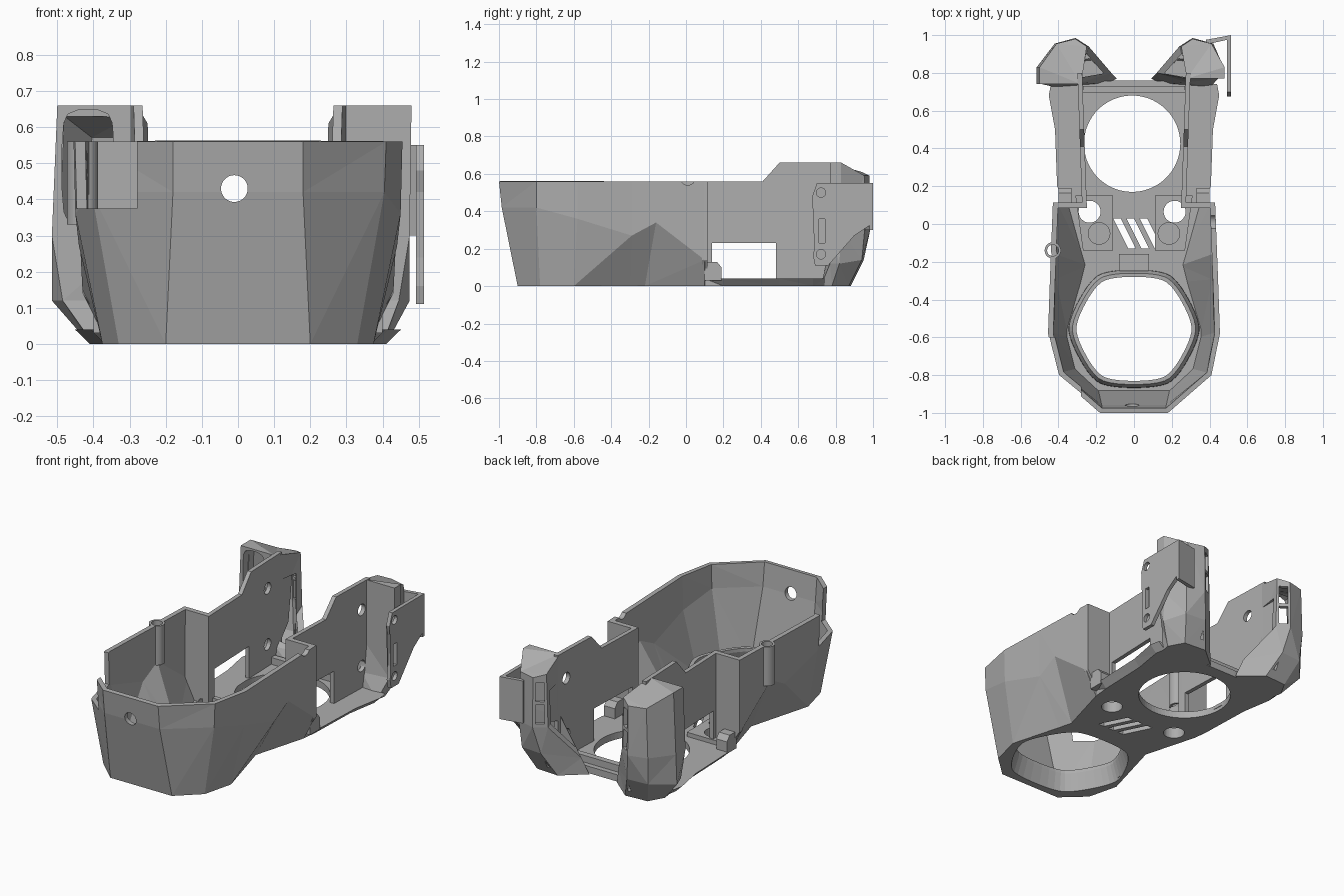
import bpy, bmesh
from math import pi, atan2
from mathutils import Matrix, Vector

cube = bpy.data.objects.get("Cube")
if cube:
    bpy.data.objects.remove(cube)

grey = bpy.data.materials.new("plain grey")
grey.use_nodes = True
COLOUR = (0.42, 0.42, 0.42, 1)
grey.diffuse_color = COLOUR
grey.node_tree.nodes["Principled BSDF"].inputs["Base Color"].default_value = COLOUR


def make(name, bm, fix=True):
    if fix:
        bmesh.ops.recalc_face_normals(bm, faces=bm.faces)
    me = bpy.data.meshes.new(name)
    bm.to_mesh(me)
    bm.free()
    me.materials.append(grey)
    ob = bpy.data.objects.new(name, me)
    bpy.context.collection.objects.link(ob)
    return ob


def loft(name, rings, side=1):
    """Solid skinned through equal rings of points, mirrored when side is -1."""
    bm = bmesh.new()
    rows = [[bm.verts.new((x * side, y, z)) for x, y, z in r] for r in rings]
    n = len(rows[0])
    for a, b in zip(rows, rows[1:]):
        for i in range(n):
            j = (i + 1) % n
            bm.faces.new((a[i], a[j], b[j], b[i]))
    bm.faces.new(rows[0])
    bm.faces.new(rows[-1])
    bmesh.ops.triangulate(bm, faces=bm.faces)
    return make(name, bm)


def prism(name, pts, z0, z1, side=1):
    return loft(name, [[(x, y, z) for x, y in pts] for z in (z0, z1)], side)


def box(name, x, y, z, side=1):
    return prism(name, [(x[0], y[0]), (x[1], y[0]), (x[1], y[1]), (x[0], y[1])], *z, side)


def cylinder(name, centre, radius, depth, axis="Z", segs=48):
    rot = {"Z": Matrix(), "X": Matrix.Rotation(pi / 2, 4, "Y"),
           "Y": Matrix.Rotation(pi / 2, 4, "X")}[axis]
    bm = bmesh.new()
    bmesh.ops.create_cone(bm, cap_ends=True, segments=segs, radius1=radius, radius2=radius,
                          depth=depth, matrix=Matrix.Translation(centre) @ rot)
    return make(name, bm)


def bake(ob):
    bpy.context.view_layer.update()
    dg = bpy.context.evaluated_depsgraph_get()
    me = bpy.data.meshes.new_from_object(ob.evaluated_get(dg))
    ob.modifiers.clear()
    ob.data = me


def cut(ob, *cutters):
    for c in cutters:
        m = ob.modifiers.new("cut", "BOOLEAN")
        m.operation, m.object, m.solver = "DIFFERENCE", c, "EXACT"
        bake(ob)
        bpy.data.objects.remove(c)


def rounded(pts, ratios):
    """Corner cutting for soft polygons."""
    for t in ratios:
        out = []
        for a, b in zip(pts, pts[1:] + pts[:1]):
            a, b = Vector(a), Vector(b)
            out += [tuple(a.lerp(b, t)), tuple(a.lerp(b, 1 - t))]
        pts = out
    return pts


def mirrored(half):
    return half + [(-p[0], *p[1:]) for p in reversed(half)]


# faceted front hull, open at the back
bottom = [(.36, .1, 0), (.27, -.22, 0), (.29, -.3, 0), (.375, -.6, 0), (.33, -.78, 0), (.2, -.9, 0)]
middle = [(.43, .1, .14), (.44, -.16, .34), (.44, -.29, .27), (.45, -.58, .36),
          (.405, -.8, .42), (.18, -.985, .42)]
top = [(.43, .1, .56), (.44, -.16, .56), (.445, -.29, .56), (.455, -.58, .56),
       (.41, -.8, .56), (.18, -1, .56)]
bm = bmesh.new()
rows = [[bm.verts.new(p) for p in mirrored(r)] for r in (bottom, middle, top)]
for a, b in zip(rows, rows[1:]):
    for i in range(len(a) - 1):
        bm.faces.new((a[i], b[i], b[i + 1], a[i + 1]))
bmesh.ops.triangulate(bm, faces=bm.faces)
hull = make("front_hull", bm, fix=False)
solid = hull.modifiers.new("thickness", "SOLIDIFY")
solid.thickness, solid.offset = .028, -1
bake(hull)
cut(hull,
    cylinder("hole_cutter", (-.01, -1, .43), .037, .3, "Y"),
    box("corner_cutter", (-.7, -.28), (-1.2, -.6), (.375, .8)),
    cylinder("clip_cutter", (-.43, -.14, .5), .036, .34),
    cylinder("notch_cutter", (.44, .01, .58), .04, .2, "X"))

# cable clip tube on the hull side
clip = cylinder("clip_tube", (-.43, -.14, .445), .043, .23)
cut(clip, cylinder("clip_bore", (-.43, -.14, .445), .03, .4))

# floor with the openings
outline = mirrored([(.2, -.9), (.33, -.78), (.375, -.6), (.27, -.22), (.36, .1), (.37, .2),
                    (.38, .5), (.41, .68), (.4, .74), (.09, .76)])
floor = loft("floor", [[(x, y, 0) for x, y in outline],
                       [(x * (1.1 if y > .15 and abs(x) > .1 else 1), y, .04) for x, y in outline]])
hexagon = [(.33, -.555), (.18, -.28), (-.18, -.28), (-.33, -.555), (-.18, -.83), (.18, -.83)]
nozzle = rounded(hexagon, (.17, .25, .25))


def nozzle_ring(s, z):
    return [(x * s, (y + .555) * s - .555, z) for x, y in nozzle]


cut(floor, loft("nozzle_cutter", [nozzle_ring(1.1, -.1), nozzle_ring(1.1, .2)]),
    cylinder("fan_cutter", (-.01, .425, 0), .255, .3, segs=72))

# funnel collar around the front opening
collar = loft("opening_collar", [nozzle_ring(1.14, 0), nozzle_ring(1.13, .08), nozzle_ring(1.07, .12)])
cut(collar, loft("collar_cutter", [nozzle_ring(1.11, -.01), nozzle_ring(1, .1), nozzle_ring(1, .2)]))
box("collar_block", (-.08, .08), (-.25, -.16), (.03, .12))

# raised pads with screw holes, then vent slots
holes = [(-.235, .065), (.215, .065)]
for side, hole in zip((-1, 1), holes):
    pad = prism("screw_pad", [(.11, -.14), (.27, -.14), (.31, .15), (.11, .15)], .03, .065, side)
    cut(pad, cylinder("screw_cutter", (*hole, 0), .058, .4),
        cylinder("pad_recess_cutter", (side * .185, -.05, .075), .057, .04),
        cylinder("fan_clear_cutter", (-.01, .425, 0), .255, .3, segs=72))
    cut(floor, cylinder("screw_cutter", (*hole, 0), .058, .4))
for x in (-.11, -.04, .03):
    cut(floor, prism("vent_cutter", [(x, .03), (x + .04, .03), (x + .12, -.13), (x + .08, -.13)], -.1, .2))

# rear cross bar
box("cross_bar", (-.27, .27), (.695, .73), (.03, .08))


def wall_x(y):
    return .275 + .035 * (y - .1)


def shrunk(ring, s):
    """Ring pulled towards its own middle, for a cavity."""
    mid = sum((Vector(p) for p in ring), Vector()) / len(ring)
    return [tuple(mid.lerp(Vector(p), s)) for p in ring]


side_profile = [(.1, .02), (.8, .02), (.8, .66), (.5, .66), (.41, .56), (.1, .56)]
for side, label in ((1, "left"), (-1, "right")):
    # inset side walls with window and screw holes
    wall = loft(label + "_side_wall", [[(wall_x(y) - t, y, z) for y, z in side_profile]
                                       for t in (0, .025)], side)
    window = prism("window_cutter", [(.2, .14), (.5, .14), (.5, .48), (.2, .48)], .04, .23, side)
    hole_y = .725 if side > 0 else .66
    cut(wall, window,
        *[cylinder("wall_hole_cutter", (side * .28, hole_y, z), .033, .2, "X", 24) for z in (.5, .17)])

    # panel joining hull to side wall, and the small tab behind it
    panel = [(.25, .03), (.36, .03), (.43, .14), (.43, .56), (.25, .56)]
    loft(label + "_return_panel", [[(x, y, z) for x, z in panel] for y in (.085, .115)], side)
    tab = [(.1, .03), (.19, .03), (.19, .1), (.165, .13), (.1, .13)]
    loft(label + "_tab", [[(x, y, z) for y, z in tab] for x in (.33, .4)], side)

    # hollow rear post with a sloped foot
    out, tip, front = (.475, .48, .77) if side > 0 else (.515, .5, .74)
    rings = [
        [(.15, .74, 0), (.4, .72, 0), (.41, .78, 0), (.36, .87, 0), (.22, .88, 0), (.09, .77, 0)],
        [(.28, .75, .12), (out - .03, front, .12), (out, .82, .12), (.41, .94, .14), (.28, .95, .14), (.12, .8, .1)],
        [(.28, front, .3), (out, front, .3), (out, .83, .3), (.42, .955, .3), (.31, .985, .3), (.24, .94, .3)],
        [(.28, front, .66), (tip, front, .66), (tip, .83, .66), (.41, .955, .59), (.31, .98, .59), (.25, .94, .61)]]
    post = loft(label + "_rear_post", rings, side)
    cavity = [shrunk(r, .84) for r in rings]
    cavity[0] = [(x, y, .03) for x, y, z in cavity[0]]
    cavity[-1] = [(x, y, z - .025) for x, y, z in cavity[-1]]
    cutters = [loft("cavity_cutter", cavity, side),
               prism("foot_cutter", [(.16, .797), (.274, .777), (.274, .925)], .045, .5, side)]
    for z in (.32, .45):
        s = box("slot_cutter", (-.025, .025), (-.06, .06), (z, z + .11))
        s.matrix_world = Matrix.Translation((side * .278, .96, 0)) @ Matrix.Rotation(side * atan2(.045, .07), 4, "Z")
        cutters.append(s)
    if side < 0:
        # open pocket in the front of this post
        pocket = rounded([(-.487, .33), (-.343, .33), (-.343, .648), (-.487, .648)], (.15, .25))
        cutters.append(loft("pocket_cutter", [[(x, y, z) for x, z in pocket] for y in (.6, .79)]))
    cut(post, *cutters)

# slotted mounting plate beside the left post
plate_profile = [(.7, .55), (.99, .55), (.99, .33), (.9, .27), (.76, .11), (.69, .11),
                 (.68, .16), (.69, .24), (.69, .42), (.675, .48)]
plate = loft("mounting_plate", [[(x, y, z) for y, z in plate_profile] for x in (.492, .514)])
cut(plate, box("plate_slot_cutter", (.4, .6), (.712, .742), (.23, .36)),
    *[cylinder("plate_hole_cutter", (.506, .722, z), .025, .2, "X", 24) for z in (.5, .17)])
prism("plate_bridge", [(.38, .95), (.514, .98), (.514, 1), (.38, .975)], .3, .55)
